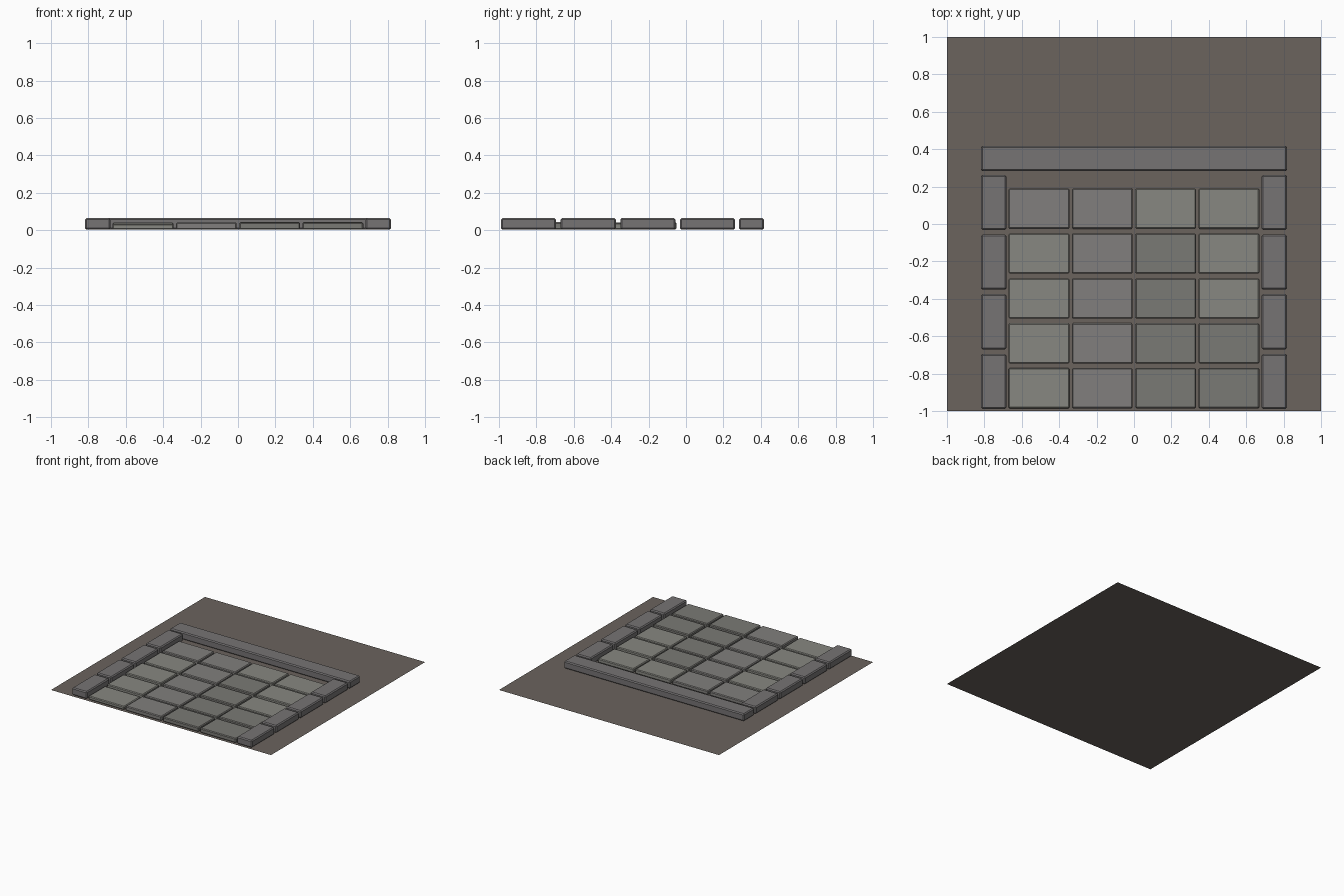
import bpy, random

if "Cube" in bpy.data.objects:
    bpy.data.objects.remove(bpy.data.objects["Cube"])

random.seed(4)
BASE = 0.004


def material(name, rgb):
    m = bpy.data.materials.new(name)
    m.diffuse_color = (*rgb, 1)
    m.use_nodes = True
    m.node_tree.nodes["Principled BSDF"].inputs["Base Color"].default_value = m.diffuse_color
    return m


def block(name, x, y, sx, sy, top, bevel, mat):
    """Bevelled stone block resting just above the ground sheet."""
    h = top - BASE
    bpy.ops.mesh.primitive_cube_add(size=1, location=(x, y, BASE + h / 2))
    o = bpy.context.object
    o.name = name
    o.scale = (sx, sy, h)
    bpy.ops.object.transform_apply(location=False, rotation=False, scale=True)
    b = o.modifiers.new("edge_bevel", 'BEVEL')
    b.width = bevel
    b.segments = 1
    o.data.materials.append(mat)
    return o


earth = material("earth", (0.145, 0.125, 0.110))
kerb = material("kerb_stone", (0.180, 0.172, 0.174))
stones = {
    "a": material("light_stone", (0.245, 0.245, 0.220)),
    "b": material("mid_stone", (0.220, 0.213, 0.205)),
    "c": material("dark_stone", (0.195, 0.193, 0.178)),
}

# Ground sheet
bpy.ops.mesh.primitive_plane_add(size=2, location=(0, 0, 0))
bpy.context.object.name = "ground_sheet"
bpy.context.object.data.materials.append(earth)

# Paving slabs, listed from the back row to the front row
for r, row in enumerate(["bbaa", "abca", "abca", "abcc", "abcc"]):
    for c, shade in enumerate(row):
        top = 0.041 + random.uniform(-0.004, 0.002)
        if r == 4:
            top = 0.033 if c == 0 else 0.041
        block(f"paving_slab_{r}_{c}", -0.508 + c * 0.3385, 0.082 - r * 0.24,
              0.325, 0.215, top, 0.006, stones[shade])

# Side kerbs
for side, s in (("left", -1), ("right", 1)):
    for i in range(4):
        block(f"{side}_kerb_{i}", s * 0.75, -0.842 + i * 0.319,
              0.135, 0.295, 0.064, 0.008, kerb)

# Back kerb
block("back_kerb", 0, 0.350, 1.637, 0.135, 0.064, 0.008, kerb)
